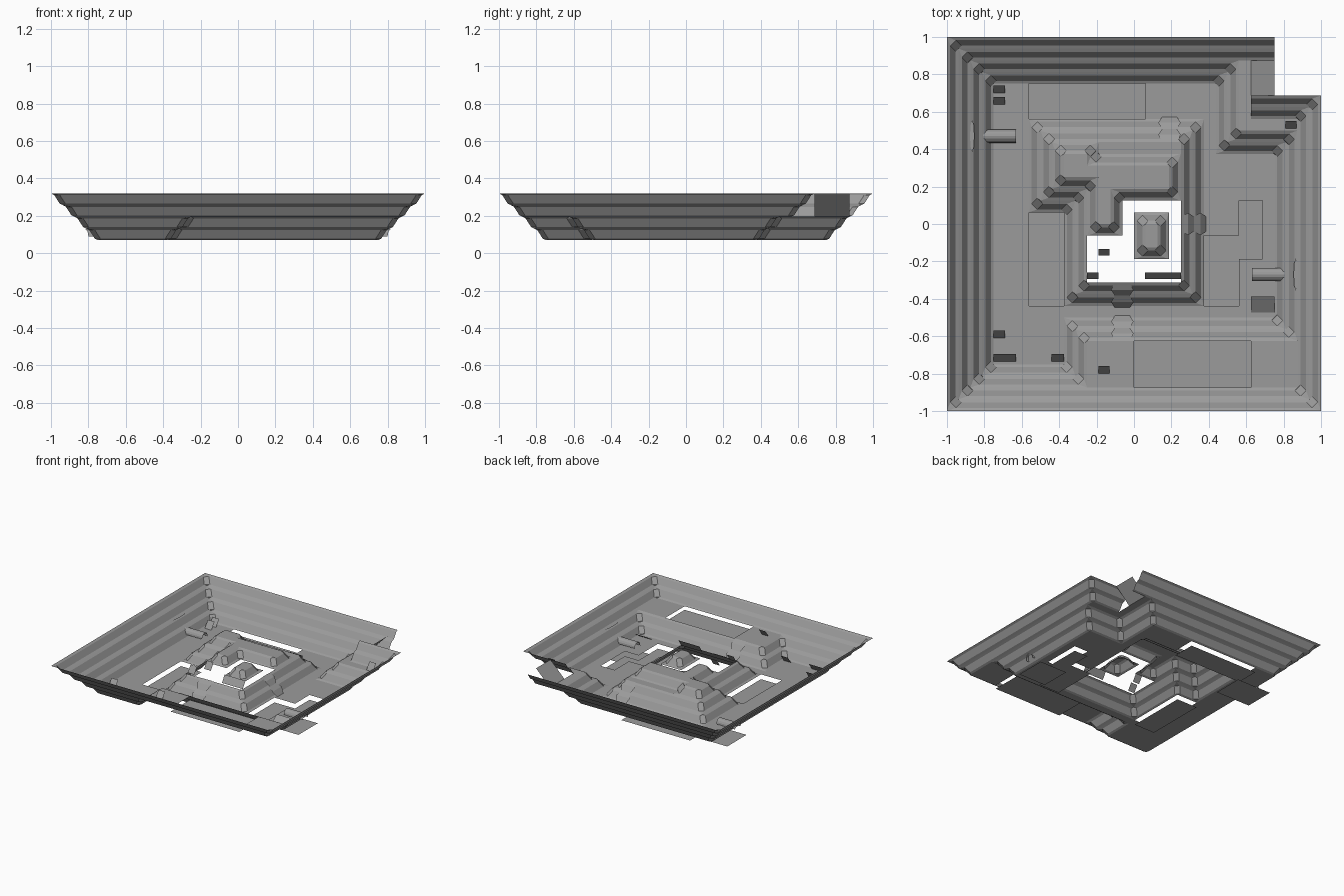
import bpy, bmesh, math

if "Cube" in bpy.data.objects:
    bpy.data.objects.remove(bpy.data.objects["Cube"])

U = 0.0625                      # tile size and level height
FLOOR, LEDGE = 0.07, 0.195      # heights of the two walkable levels

stone = bpy.data.materials.new("grey_stone")
stone.diffuse_color = (0.33, 0.33, 0.33, 1)
stone.use_nodes = True
stone.node_tree.nodes["Principled BSDF"].inputs["Base Color"].default_value = stone.diffuse_color


def finish(name, bm):
    """Turn all faces upward and make the object."""
    bmesh.ops.remove_doubles(bm, verts=bm.verts, dist=0.0005)
    bm.normal_update()
    for f in bm.faces:
        if f.normal.z < 0:
            f.normal_flip()
    me = bpy.data.meshes.new(name)
    bm.to_mesh(me)
    bm.free()
    me.materials.append(stone)
    ob = bpy.data.objects.new(name, me)
    bpy.context.collection.objects.link(ob)
    return ob


def slope(name, path, z0, levels, side, closed=True, cap=False):
    """Sweep a stepped cliff profile along a right-angled path (tile units)."""
    pts = [(x * U, y * U) for x, y in path]
    n = len(pts)
    prof = [(0, 0, 0)]
    for k in range(levels):
        prof += [(k + a, k + h, c) for a, h, c in
                 ((0.25, 0.12, 0.03), (0.72, 0.85, 0.03), (1, 1, 0))]

    def unit(a, b):
        d = math.dist(a, b)
        return (b[0] - a[0]) / d, (b[1] - a[1]) / d

    bm = bmesh.new()
    rings = []
    for a, h, c in prof:
        ring = []
        for i, p in enumerate(pts):
            d1 = unit(pts[i - 1], p) if closed or i > 0 else None
            d2 = unit(p, pts[(i + 1) % n]) if closed or i < n - 1 else None
            x, y = p
            for d in (d1, d2):
                if d:
                    x -= d[1] * a * U * side
                    y += d[0] * a * U * side
            z = z0 + h * U
            if d1 and d2:       # chamfered corner
                ring.append(bm.verts.new((x - d1[0] * c, y - d1[1] * c, z)))
                ring.append(bm.verts.new((x + d2[0] * c, y + d2[1] * c, z)))
            else:
                ring.append(bm.verts.new((x, y, z)))
        rings.append(ring)
    for r, s in zip(rings, rings[1:]):
        m = len(r)
        for i in range(m if closed else m - 1):
            j = (i + 1) % m
            bm.faces.new((r[i], r[j], s[j], s[i]))
    if cap:
        bm.faces.new(rings[-1])
    return finish(name, bm)


def inside(x, y, poly):
    hit = False
    for (x1, y1), (x2, y2) in zip(poly, poly[1:] + poly[:1]):
        if (y1 > y) != (y2 > y) and x < x1 + (y - y1) * (x2 - x1) / (y2 - y1):
            hit = not hit
    return hit


def flat(name, rects, z):
    """Flat plates from (x0, y0, x1, y1) rectangles in tile units."""
    bm = bmesh.new()
    for x0, y0, x1, y1 in rects:
        bm.faces.new([bm.verts.new((x * U, y * U, z)) for x, y in
                      ((x0, y0), (x1, y0), (x1, y1), (x0, y1))])
    return finish(name, bm)


# Outlines in tile units
floor_line = [(-12, 12), (-12, -12), (-6, -12), (-6, -8), (12, -8),
              (12, 6), (7, 6), (7, 12)]
rim_line = [(12, 14), (-14, 14), (-14, -14), (14, -14), (14, 9), (10, 9)]
mound_line = [(-9, 9), (-9, 1), (-6, 1), (-6, -7), (6, -7), (6, 9)]
upper_line = [(-7, 7), (-7, 3), (-4, 3), (-4, -1), (-1, -1), (-1, 2),
              (4, 2), (4, 6), (-3, 6), (-3, 7)]
block_line = [(0, 1), (0, -3), (3, -3), (3, 1)]
pits = [(-9, 9, 1, 12), (-9, -7, -6, 1), (6, -7, 9, -1), (9, -3, 11, 2)]

# Cliffs
slope("lower_cliff", floor_line, FLOOR, 2, -1)
slope("upper_cliff", rim_line, LEDGE, 2, -1, closed=False)
slope("central_mound", mound_line, FLOOR, 2, 1)
slope("upper_mound", upper_line, LEDGE, 1, 1, cap=True)
slope("small_block", block_line, LEDGE, 1, 1, cap=True)

# Main floor with the pits and the mound left open
cells = []
for i in range(-12, 12):
    for j in range(-12, 12):
        x, y = i + 0.5, j + 0.5
        if (inside(x, y, floor_line) and not inside(x, y, mound_line)
                and not any(a < x < c and b < y < d for a, b, c, d in pits)):
            cells.append((i, j, i + 1, j + 1))
flat("main_floor", cells, FLOOR)

# Ledges on the upper level
flat("front_ledge", [(-4, -14, 0, -10), (10, -14, 14, -10)], LEDGE)
flat("corner_ledge", [(9, 8, 14, 9), (9, 9, 10, 14)], LEDGE)
flat("mound_ledge", [(-3, 6, 4, 7)], LEDGE)

# Sunken pit bottoms and the low plates under the outlets
flat("pit_bottoms", pits, 0.03)
flat("front_pit_bottom", [(0, -14, 10, -10)], 0.165)
flat("outlet_plates", [(-13, 6, -8, 10), (9, -6, 13, -2)], 0.0)

# Exit ramp in the notched corner
bm = bmesh.new()
bm.faces.new([bm.verts.new(v) for v in (
    (10 * U, 11 * U, LEDGE), (12 * U, 11 * U, 0.32),
    (12 * U, 14 * U, 0.32), (10 * U, 14 * U, LEDGE))])
finish("exit_ramp", bm)


# Stairs set on the slopes: foot position and uphill direction
def stair(name, x, y, dx, dy):
    bm = bmesh.new()
    rows = []
    for a, h, w in ((-0.01, 0, .04), (0.02, .04, .06), (0.055, .066, .04),
                    (0.085, .105, .06), (0.125, .127, .04)):
        rows.append([bm.verts.new((x + dx * a - dy * s * w,
                                   y + dy * a + dx * s * w, FLOOR + h))
                     for s in (-1, 1)])
    for p, q in zip(rows, rows[1:]):
        bm.faces.new((p[0], p[1], q[1], q[0]))
    finish(name, bm)


stair("back_stair", 0.19, 0.5625, 0, -1)
stair("right_stair", 0.375, 0.0, -1, 0)
stair("mound_front_stair", -0.0625, -0.4375, 0, 1)
stair("front_ledge_stair", -0.0625, -0.5, 0, -1)

# Outlet pipes (half round) and the slit shelves above them
for name, side, y in (("left", -1, 0.47), ("right", 1, -0.27)):
    bm = bmesh.new()
    rows = []
    for k in range(9):
        a = math.pi * k / 8
        rows.append([bm.verts.new((side * x, y + 0.036 * math.cos(a),
                                   0.09 + 0.04 * math.sin(a)))
                     for x in (0.63, 0.82 - 0.02 * abs(math.cos(a)))])
    for p, q in zip(rows, rows[1:]):
        bm.faces.new((p[0], p[1], q[1], q[0]))
    finish(name + "_outlet", bm)
    bm = bmesh.new()
    bm.faces.new([bm.verts.new((side * (0.865 + 0.012 * math.cos(math.tau * k / 8)),
                                y + 0.085 * math.sin(math.tau * k / 8), 0.2))
                  for k in range(8)])
    finish(name + "_slit_shelf", bm)

# Small slanted steps
bm = bmesh.new()
for x0, x1, y, w, z in (
        (-.75, -.69, .72, .04, FLOOR), (-.75, -.69, .66, .04, FLOOR),
        (-.75, -.69, -.59, .04, FLOOR), (-.75, -.63, -.715, .04, FLOOR),
        (-.44, -.375, -.715, .04, FLOOR), (.625, .75, -.43, .085, FLOOR),
        (.81, .87, .53, .04, LEDGE), (-.19, -.13, -.78, .04, LEDGE),
        (-.19, -.13, -.15, .035, LEDGE), (-.25, -.19, -.277, .035, LEDGE),
        (.06, .25, -.277, .035, LEDGE)):
    bm.faces.new([bm.verts.new(v) for v in (
        (x0, y - w / 2, z), (x1, y - w / 2, z),
        (x1, y + w / 2, z + 0.055), (x0, y + w / 2, z + 0.055))])
finish("small_steps", bm)
